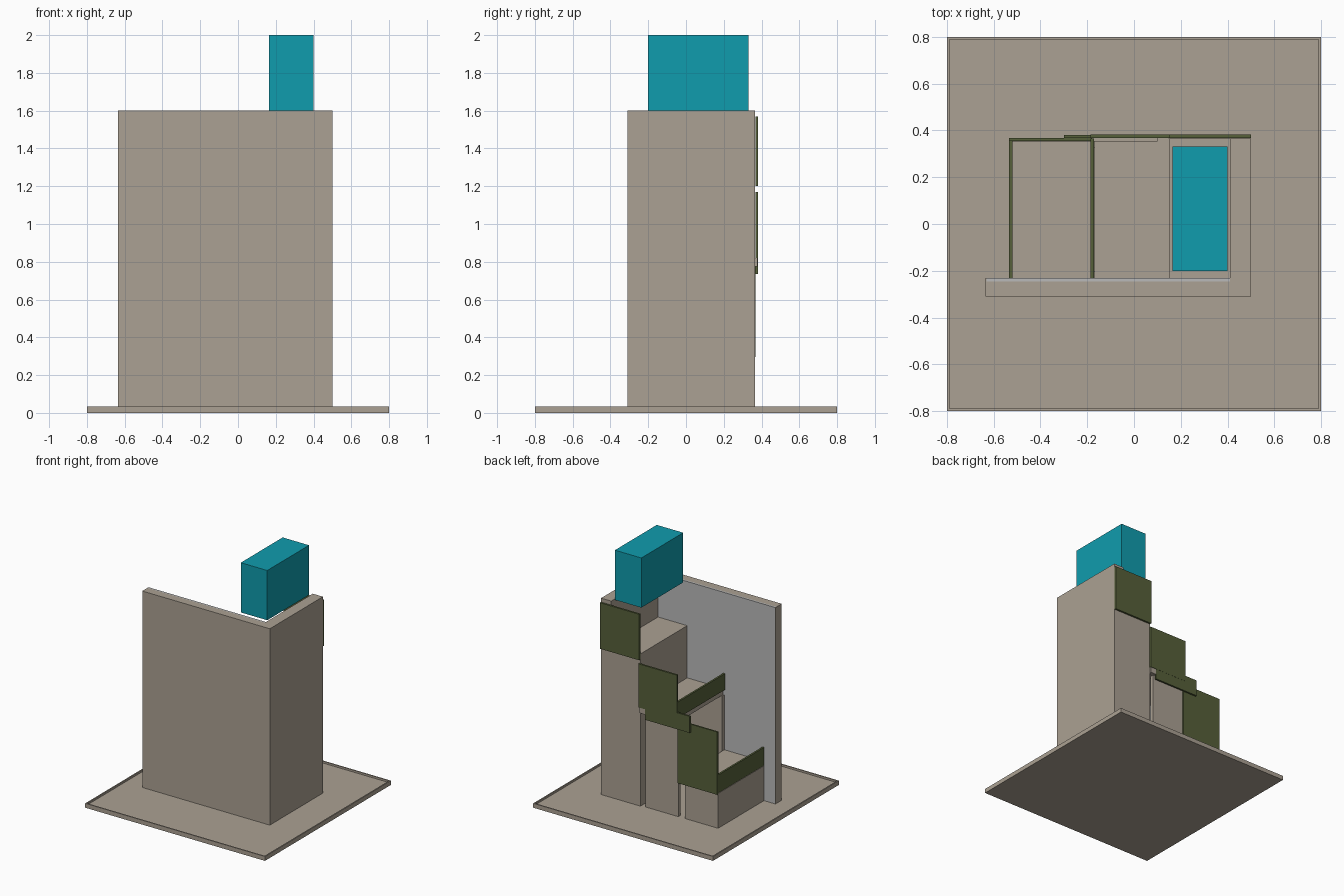
import bpy
import bmesh

old = bpy.data.objects.get("Cube")
if old:
    bpy.data.objects.remove(old, do_unlink=True)


def material(name, rgb):
    """Flat material from an sRGB colour (0-255), stored as linear."""
    lin = [((c / 255 + 0.055) / 1.055) ** 2.4 if c > 10 else c / 255 / 12.92 for c in rgb]
    m = bpy.data.materials.new(name)
    m.use_nodes = True
    m.diffuse_color = (*lin, 1)
    bsdf = m.node_tree.nodes["Principled BSDF"]
    bsdf.inputs["Base Color"].default_value = (*lin, 1)
    bsdf.inputs["Roughness"].default_value = 0.8
    return m


STONE = material("stone beige", (171, 161, 147))
GREEN = material("olive green", (86, 96, 58))
GRAY = material("light gray", (186, 186, 186))
TEAL = material("teal", (16, 156, 174))


def finish(name, bm, mat):
    mesh = bpy.data.meshes.new(name)
    bm.to_mesh(mesh)
    bm.free()
    mesh.materials.append(mat)
    obj = bpy.data.objects.new(name, mesh)
    bpy.context.collection.objects.link(obj)
    return obj


def box(name, mat, x, y, z):
    """Box from (min, max) ranges on each axis."""
    bm = bmesh.new()
    bmesh.ops.create_cube(bm, size=1)
    for v in bm.verts:
        v.co = [r[0] if c < 0 else r[1] for c, r in zip(v.co, (x, y, z))]
    return finish(name, bm, mat)


# Square base with a thin raised rim
FLOOR = 0.02
bm = bmesh.new()
bmesh.ops.create_cube(bm, size=1)
for v in bm.verts:
    v.co = (v.co.x * 1.6, v.co.y * 1.6, 0.035 if v.co.z > 0 else 0)
top = [f for f in bm.faces if f.normal.z > 0.9]
bmesh.ops.inset_region(bm, faces=top, thickness=0.014)
inner = bmesh.ops.extrude_face_region(bm, geom=top)
bmesh.ops.delete(bm, geom=top, context="FACES_ONLY")
for v in inner["geom"]:
    if isinstance(v, bmesh.types.BMVert):
        v.co.z = FLOOR
bmesh.ops.recalc_face_normals(bm, faces=bm.faces)
finish("base", bm, STONE)

# Tall walls at the front and side, with a gray lining inside
box("front_wall", STONE, (-0.635, 0.50), (-0.31, -0.245), (FLOOR, 1.60))
box("front_wall_end", STONE, (-0.635, -0.63), (-0.245, -0.23), (FLOOR, 1.60))
box("wall_lining", GRAY, (-0.63, 0.41), (-0.245, -0.23), (FLOOR, 1.60))
box("side_wall", STONE, (0.41, 0.50), (-0.245, 0.365), (FLOOR, 1.60))

# Top step: solid column
box("top_step", STONE, (0.15, 0.41), (-0.23, 0.365), (FLOOR, 1.245))

# Middle step: slab on two upright plates, open at the sides
box("middle_slab", STONE, (-0.17, 0.15), (-0.23, 0.355), (0.775, 0.825))
box("middle_slab_lip", STONE, (0.10, 0.15), (0.355, 0.379), (0.775, 0.82))
for name, y in (("front", (-0.23, -0.20)), ("back", (0.325, 0.355))):
    box(f"middle_{name}_support", STONE, (-0.18, 0.11), y, (FLOOR, 0.775))

# Bottom step: slab on a solid block
box("bottom_block", STONE, (-0.533, -0.24), (-0.23, 0.353), (FLOOR, 0.30))
box("bottom_slab", STONE, (-0.53, -0.18), (-0.23, 0.353), (0.30, 0.335))

# Green fascia panels at the back of each step
box("top_fascia", GREEN, (0.15, 0.50), (0.367, 0.382), (1.20, 1.57))
box("middle_fascia", GREEN, (-0.187, 0.155), (0.367, 0.382), (0.82, 1.17))
box("middle_lower_strip", GREEN, (-0.30, 0.10), (0.367, 0.381), (0.735, 0.868))
box("bottom_fascia", GREEN, (-0.535, -0.18), (0.354, 0.367), (0.295, 0.80))

# Green rails along the open edges
box("middle_rail", GREEN, (-0.187, -0.172), (-0.23, 0.366), (0.82, 0.95))
box("bottom_rail", GREEN, (-0.535, -0.52), (-0.23, 0.354), (0.305, 0.45))

# Floating teal block above the top step
box("teal_block", TEAL, (0.165, 0.40), (-0.20, 0.332), (1.60, 2.0))
